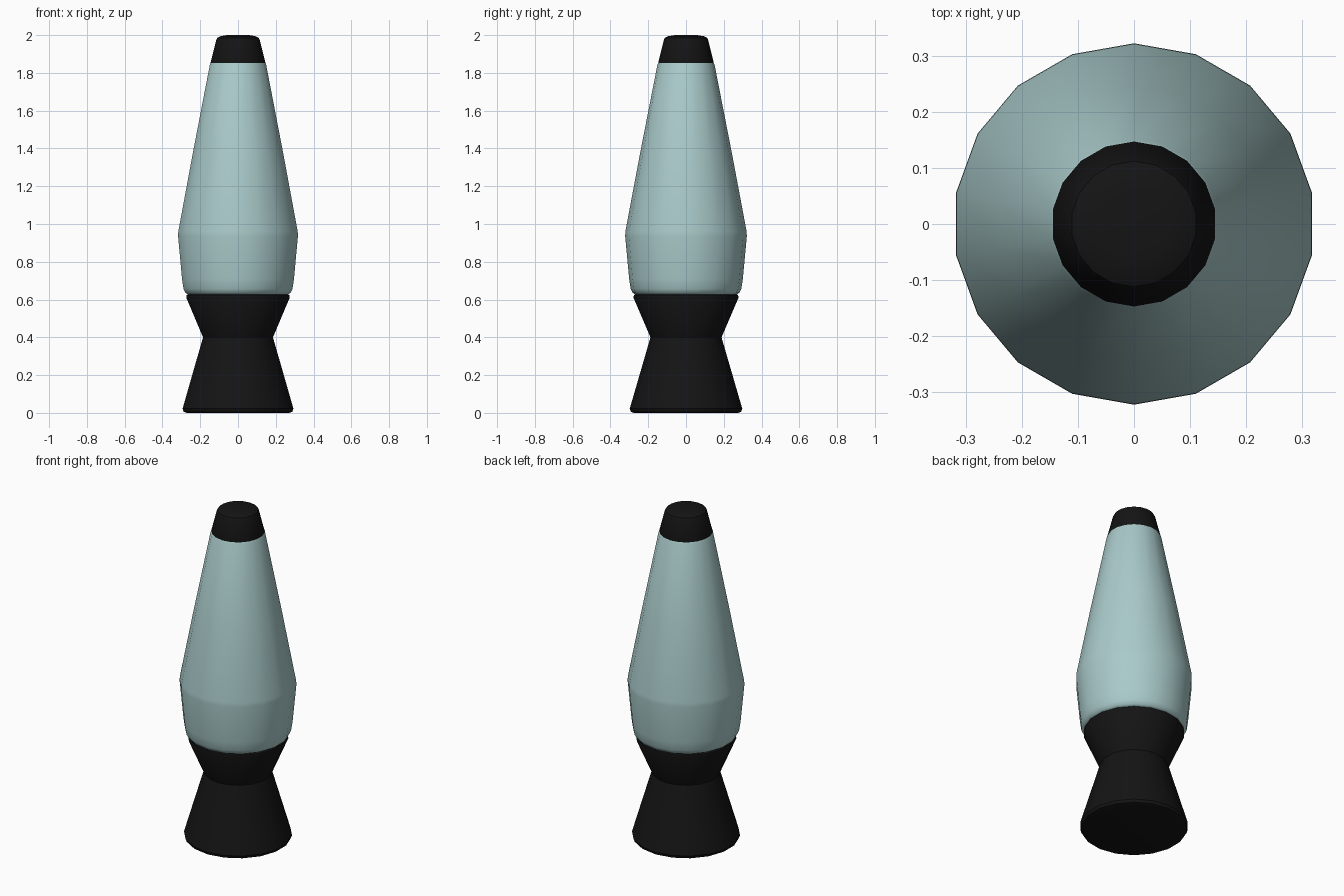
import bpy, bmesh, math

if "Cube" in bpy.data.objects:
    bpy.data.objects.remove(bpy.data.objects["Cube"])

SIDES = 18


def material(name, rgb):
    m = bpy.data.materials.new(name)
    m.diffuse_color = (*rgb, 1.0)
    m.use_nodes = True
    m.node_tree.nodes["Principled BSDF"].inputs["Base Color"].default_value = m.diffuse_color
    return m


def lathe(name, profile, mat):
    """Revolve (radius, z) points from bottom to top and cap both ends."""
    bm = bmesh.new()
    rings = []
    for r, z in profile:
        ring = []
        for i in range(SIDES):
            a = math.pi / 2 + 2 * math.pi * i / SIDES
            ring.append(bm.verts.new((r * math.cos(a), r * math.sin(a), z)))
        rings.append(ring)
    for low, high in zip(rings, rings[1:]):
        for i in range(SIDES):
            j = (i + 1) % SIDES
            bm.faces.new((low[i], low[j], high[j], high[i]))
    bm.faces.new(rings[0][::-1])
    bm.faces.new(rings[-1])
    mesh = bpy.data.meshes.new(name)
    bm.to_mesh(mesh)
    bm.free()
    mesh.materials.append(mat)
    obj = bpy.data.objects.new(name, mesh)
    bpy.context.collection.objects.link(obj)
    bpy.ops.object.select_all(action='DESELECT')
    obj.select_set(True)
    bpy.context.view_layer.objects.active = obj
    bpy.ops.object.shade_smooth_by_angle(angle=math.radians(35))
    return obj


black = material("black_metal", (0.007, 0.007, 0.007))
glass = material("pale_glass", (0.40, 0.59, 0.59))

# Hourglass stand
lathe("base", [(0.275, 0.0), (0.292, 0.006), (0.298, 0.022), (0.188, 0.40),
               (0.278, 0.61), (0.276, 0.623), (0.265, 0.63)], black)

# Tapered glass vessel
lathe("glass_vessel", [(0.27, 0.628), (0.282, 0.635), (0.293, 0.657),
                       (0.301, 0.71), (0.322, 0.935), (0.321, 0.96),
                       (0.244, 1.37), (0.151, 1.845), (0.146, 1.855)], glass)

# Rounded cap
lathe("cap", [(0.146, 1.85), (0.147, 1.855), (0.117, 1.975), (0.112, 1.985),
              (0.095, 1.994), (0.06, 2.0)], black)
